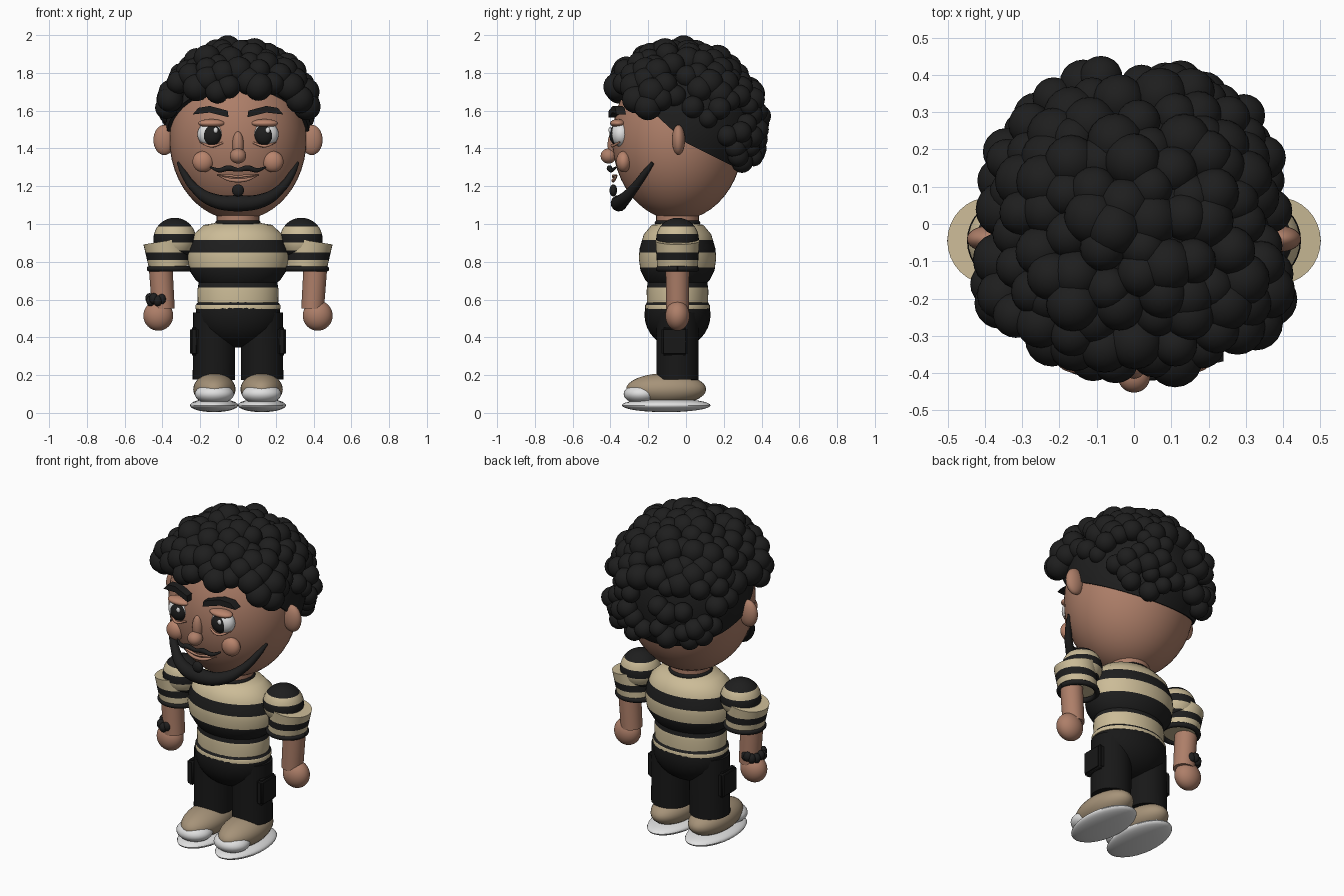
import bpy, bmesh, math, random
from mathutils import Vector, Matrix

if "Cube" in bpy.data.objects:
    bpy.data.objects.remove(bpy.data.objects["Cube"], do_unlink=True)
random.seed(4)


def material(name, r, g, b):
    m = bpy.data.materials.new(name)
    m.use_nodes = True
    m.diffuse_color = (r, g, b, 1)
    m.node_tree.nodes["Principled BSDF"].inputs["Base Color"].default_value = (r, g, b, 1)
    return m


SKIN = material("skin", 0.42, 0.21, 0.14)
LID = material("eyelid_skin", 0.48, 0.23, 0.15)
BLACK = material("hair_black", 0.013, 0.013, 0.013)
PANTS = material("pants_black", 0.009, 0.009, 0.009)
CREAM = material("cream", 0.60, 0.50, 0.31)
TAN = material("shoe_tan", 0.38, 0.29, 0.19)
WHITE = material("white", 0.75, 0.75, 0.75)


def finish(name, bm, *mats):
    bmesh.ops.recalc_face_normals(bm, faces=bm.faces)
    me = bpy.data.meshes.new(name)
    bm.to_mesh(me)
    bm.free()
    for m in mats:
        me.materials.append(m)
    ob = bpy.data.objects.new(name, me)
    bpy.context.collection.objects.link(ob)


def add_ellipsoid(bm, c, r, seg=32):
    mat = Matrix.Translation(c) @ Matrix.Diagonal((*r, 1))
    bmesh.ops.create_uvsphere(bm, u_segments=seg, v_segments=seg // 2, radius=1, matrix=mat)


def ellipsoid(name, c, r, mat, seg=32):
    bm = bmesh.new()
    add_ellipsoid(bm, c, r, seg)
    finish(name, bm, mat)


def add_cone(bm, a, b, ra, rb):
    a, b = Vector(a), Vector(b)
    mat = Matrix.Translation((a + b) / 2) @ (b - a).to_track_quat('Z', 'Y').to_matrix().to_4x4()
    bmesh.ops.create_cone(bm, cap_ends=True, segments=32, radius1=ra, radius2=rb,
                          depth=(b - a).length, matrix=mat)


def cone(name, a, b, ra, rb, mat):
    bm = bmesh.new()
    add_cone(bm, a, b, ra, rb)
    finish(name, bm, mat)


def tube(name, pts, mat):
    # smooth tapered tube through (x, y, z, radius) points
    cu = bpy.data.curves.new(name, 'CURVE')
    cu.dimensions = '3D'
    cu.bevel_depth = 1
    cu.bevel_resolution = 4
    cu.resolution_u = 8
    cu.use_fill_caps = True
    sp = cu.splines.new('BEZIER')
    sp.bezier_points.add(len(pts) - 1)
    for bp, (x, y, z, r) in zip(sp.bezier_points, pts):
        bp.co, bp.radius = (x, y, z), r
        bp.handle_left_type = bp.handle_right_type = 'AUTO'
    cu.materials.append(mat)
    ob = bpy.data.objects.new(name, cu)
    bpy.context.collection.objects.link(ob)


def ring(name, c, rx, ry, r, mat):
    n = 24
    pts = [(c[0] + rx * math.cos(t), c[1] + ry * math.sin(t), c[2], r)
           for t in (math.tau * i / n for i in range(n + 1))]
    tube(name, pts, mat)


def stripe(bm, cuts):
    # cut at each height, then alternate the two materials from the top down
    for z in cuts:
        bmesh.ops.bisect_plane(bm, geom=bm.verts[:] + bm.edges[:] + bm.faces[:],
                               plane_co=(0, 0, z), plane_no=(0, 0, 1))
    for f in bm.faces:
        f.material_index = sum(f.calc_center_median().z < z for z in cuts) % 2


# Head and hair cap, trimmed along the temples and along the nape
ellipsoid("head", (0, -.043, 1.45), (.363, .347, .43), SKIN, 48)
cap = bmesh.new()
add_ellipsoid(cap, (0, -.005, 1.53), (.383, .375, .4), 48)
for slope in (.92, .5):
    bmesh.ops.bisect_plane(cap, geom=cap.verts[:] + cap.edges[:] + cap.faces[:],
                           plane_co=(0, 0, 1.43), plane_no=(0, slope, 1), clear_inner=True)
    bmesh.ops.holes_fill(cap, edges=[e for e in cap.edges if e.is_boundary])
finish("hair_cap", cap, BLACK)


# Curls spread in a spiral over the scalp, wider at the temples, sparser at the nape
def rounded(v):
    return math.copysign(abs(v) ** .82, v)


curls = bmesh.new()
COUNT = 280
for i in range(COUNT):
    h = 1 - 2 * (i + .5) / COUNT
    t = i * math.pi * (3 - math.sqrt(5))
    w = math.sqrt(1 - h * h)
    j = [random.uniform(-.015, .015) for _ in range(3)]
    x, y = .372 * w * rounded(math.cos(t)), .392 * w * rounded(math.sin(t))
    x *= 1 + .11 * math.exp(-((y + .18) / .1) ** 2)
    p = Vector((x + j[0], y + j[1] - .12 * (.38 * h + .05), 1.55 + .368 * h + j[2]))
    if p.y < -.25 and abs(p.x) < .31:
        low = 1.7
    elif p.y < .08:
        low = 1.61
    else:
        low = max(1.325, 1.61 - 1.7 * (p.y - .08))
    nape = p.y > .05 and p.z < 1.68
    if p.z > low and not (nape and random.random() < .2):
        r = random.uniform(.048, .064) if nape else random.uniform(.058, .076)
        bmesh.ops.create_icosphere(curls, subdivisions=3, radius=r, matrix=Matrix.Translation(p))
finish("hair_curls", curls, BLACK)

# Paired face parts
BROW = [(.05, 1.565), (.055, 1.6), (.15, 1.625), (.21, 1.615), (.24, 1.58), (.15, 1.59)]
for s, side in ((1, "left"), (-1, "right")):
    ellipsoid(side + "_ear", (s * .39, -.04, 1.445), (.058, .035, .08), SKIN)
    ellipsoid(side + "_eye", (s * .143, -.345, 1.475), (.072, .053, .066), WHITE)
    ellipsoid(side + "_iris", (s * .138, -.366, 1.472), (.053, .04, .055), BLACK)
    ellipsoid(side + "_glint", (s * .138 + .02, -.402, 1.497), (.013, .008, .016), WHITE, 16)
    ellipsoid(side + "_eyelid", (s * .14, -.36, 1.533), (.072, .042, .022), LID)
    tube(side + "_lower_lid", [(s * .2, -.35, 1.435, .005), (s * .14, -.39, 1.413, .008),
                               (s * .08, -.38, 1.43, .005)], LID)
    ellipsoid(side + "_cheek", (s * .185, -.33, 1.33), (.056, .04, .056), LID)
    brow = bmesh.new()
    face = brow.faces.new([brow.verts.new((s * x, -.41 + .22 * (x - .05), z)) for x, z in BROW])
    ext = bmesh.ops.extrude_face_region(brow, geom=[face])
    bmesh.ops.translate(brow, vec=(0, .05, 0),
                        verts=[v for v in ext["geom"] if isinstance(v, bmesh.types.BMVert)])
    finish(side + "_eyebrow", brow, BLACK)

# Nose, mouth and beard
ellipsoid("nose_bridge", (0, -.385, 1.42), (.03, .03, .07), SKIN)
ellipsoid("nose_tip", (0, -.41, 1.36), (.043, .042, .04), SKIN)


def mirrored(half):
    return [(-x, y, z, r) for x, y, z, r in reversed(half[1:])] + half


tube("moustache", mirrored([(0, -.405, 1.287, .01), (.05, -.405, 1.296, .015),
                            (.1, -.395, 1.285, .012), (.145, -.37, 1.3, .005)]), BLACK)
tube("upper_lip", mirrored([(0, -.385, 1.25, .006), (.04, -.385, 1.256, .007),
                            (.11, -.365, 1.258, .003)]), SKIN)
tube("lower_lip", mirrored([(0, -.385, 1.23, .01), (.05, -.38, 1.236, .009),
                            (.1, -.365, 1.255, .003)]), SKIN)
ellipsoid("soul_patch", (0, -.385, 1.178), (.032, .02, .032), BLACK)
tube("beard", mirrored([(0, -.355, 1.11, .044), (.13, -.335, 1.125, .036), (.23, -.275, 1.19, .024),
                        (.285, -.22, 1.265, .018), (.315, -.175, 1.325, .01)]), BLACK)

# Neck and striped shirt
Y = -.045
cone("neck", (0, Y, .96), (0, Y, 1.08), .113, .113, SKIN)
ring("collar", (0, Y, 1.005), .105, .105, .016, BLACK)
PROFILE = [(.09, 1.01), (.18, .995), (.235, .945), (.264, .87), (.27, .82), (.258, .755),
           (.225, .705), (.208, .69), (.215, .65), (.213, .585), (.225, .57), (.225, .55), (.2, .54)]
shirt = bmesh.new()
line = [shirt.verts.new((x, 0, z)) for x, z in PROFILE]
edges = [shirt.edges.new(pair) for pair in zip(line, line[1:])]
bmesh.ops.spin(shirt, geom=line + edges, cent=(0, 0, 0), axis=(0, 0, 1), angle=math.tau, steps=48)
bmesh.ops.remove_doubles(shirt, verts=shirt.verts, dist=.0005)
bmesh.ops.holes_fill(shirt, edges=[e for e in shirt.edges if e.is_boundary])
for v in shirt.verts:
    v.co.y = v.co.y * .76 + Y
stripe(shirt, [.915, .85, .77, .665, .585, .572])
finish("shirt", shirt, CREAM, BLACK)

# Arms, sleeves, legs and shoes
ellipsoid("hips", (0, Y, .52), (.225, .175, .175), PANTS)
for s, side in ((1, "left"), (-1, "right")):
    puff = bmesh.new()
    add_ellipsoid(puff, (s * .335, Y, .92), (.113, .113, .113))
    stripe(puff, [.988, .948, .902, .86])
    finish(side + "_sleeve_puff", puff, BLACK, CREAM)
    sleeve = bmesh.new()
    add_cone(sleeve, (s * .385, Y, .91), (s * .362, Y, .765), .117, .107)
    stripe(sleeve, [.85, .81])
    finish(side + "_sleeve", sleeve, CREAM, BLACK)
    ring(side + "_cuff", (s * .362, Y, .763), .106, .1, .015, BLACK)
    cone(side + "_arm", (s * .41, Y, .78), (s * .395, Y, .55), .063, .06, SKIN)
    ellipsoid(side + "_hand", (s * .422, Y, .515), (.079, .064, .08), SKIN)

    cone(side + "_leg", (s * .125, Y, .53), (s * .128, Y, .175), .112, .112, PANTS)
    pocket = bmesh.new()
    bmesh.ops.create_cube(pocket, size=1, matrix=Matrix.Translation((s * .232, -.06, .378))
                          @ Matrix.Diagonal((.045, .14, .15, 1)))
    bmesh.ops.bevel(pocket, geom=pocket.edges[:], offset=.012, segments=3, affect='EDGES')
    finish(side + "_pocket", pocket, PANTS)

    ellipsoid(side + "_sole", (s * .127, -.105, .04), (.127, .235, .036), WHITE)
    ellipsoid(side + "_shoe", (s * .125, -.105, .125), (.112, .212, .085), TAN)
    ellipsoid(side + "_toe_cap", (s * .125, -.235, .1), (.104, .095, .054), WHITE)

# Beaded bracelet on the right wrist
beads = bmesh.new()
for i in range(12):
    t = math.tau * i / 12
    add_ellipsoid(beads, (-.425 + .042 * math.cos(t), Y + .062 * math.sin(t),
                          .6 + random.uniform(-.01, .01)), (.024, .022, .029), 12)
finish("bracelet", beads, BLACK)

# Smooth shading with sharp edges kept
bpy.ops.object.select_all(action='DESELECT')
for ob in bpy.context.collection.objects:
    if ob.type == 'MESH':
        ob.select_set(True)
        bpy.context.view_layer.objects.active = ob
bpy.ops.object.shade_smooth_by_angle(angle=math.radians(40))
